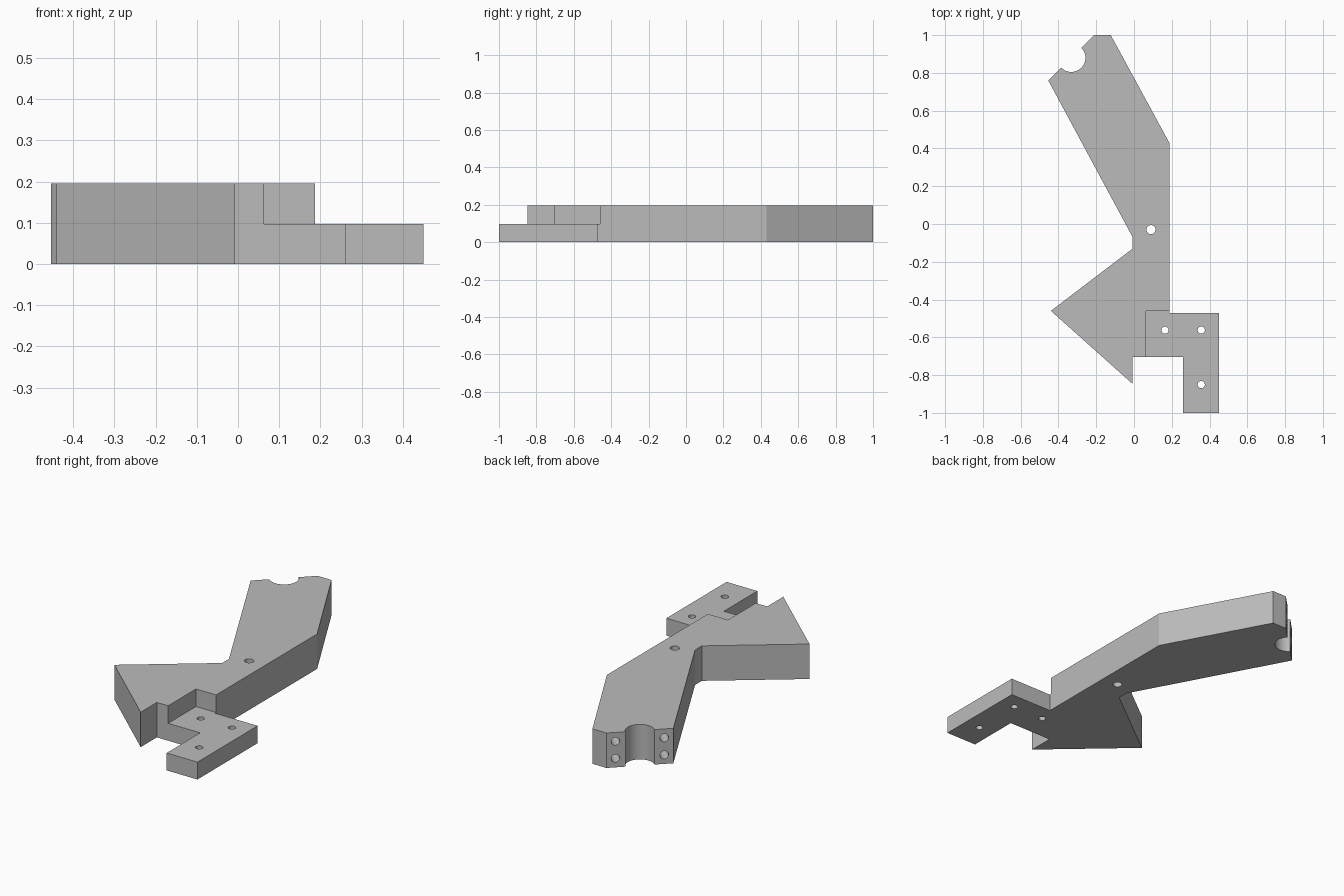
import bpy, bmesh, math
from mathutils import Vector

cube = bpy.data.objects.get("Cube")
if cube:
    bpy.data.objects.remove(cube, do_unlink=True)

THICK, STEP = 0.195, 0.097

grey = bpy.data.materials.new("plain grey")
grey.use_nodes = True
colour = (0.5, 0.5, 0.5, 1)
grey.diffuse_color = colour
grey.node_tree.nodes["Principled BSDF"].inputs["Base Color"].default_value = colour


def finish(bm, name):
    bmesh.ops.recalc_face_normals(bm, faces=bm.faces)
    mesh = bpy.data.meshes.new(name)
    bm.to_mesh(mesh)
    bm.free()
    mesh.materials.append(grey)
    obj = bpy.data.objects.new(name, mesh)
    bpy.context.collection.objects.link(obj)
    return obj


def prism(name, outline, bottom, top):
    bm = bmesh.new()
    face = bm.faces.new([bm.verts.new((x, y, bottom)) for x, y in outline])
    side = bmesh.ops.extrude_face_region(bm, geom=[face])["geom"]
    bmesh.ops.translate(bm, vec=(0, 0, top - bottom),
                        verts=[v for v in side if isinstance(v, bmesh.types.BMVert)])
    return finish(bm, name)


def rod(name, centre, radius, length, axis=(0, 0, 1)):
    bm = bmesh.new()
    bmesh.ops.create_cone(bm, cap_ends=True, segments=40, radius1=radius,
                          radius2=radius, depth=length)
    obj = finish(bm, name)
    obj.matrix_world = Vector(axis).to_track_quat("Z", "Y").to_matrix().to_4x4()
    obj.location = centre
    return obj


# Bracket: angled arm, triangular fin and L-shaped mounting foot
bracket = prism("bracket_body", [
    (-0.21, 1), (-0.123, 1), (0.187, 0.43), (0.187, -0.47), (0.45, -0.47),
    (0.45, -1), (0.26, -1), (0.26, -0.705), (-0.007, -0.705), (-0.007, -0.847),
    (-0.44, -0.46), (-0.007, -0.13), (-0.007, -0.07), (-0.454, 0.76)], 0, THICK)

# Step that thins the mounting foot
cutters = [prism("foot_step_cutter", [(0.063, -0.46), (0.6, -0.46),
                                      (0.6, -1.2), (0.063, -1.2)], STEP, 0.4)]

# Round notch in the slanted arm end
end = Vector((-0.332, 0.88, 0))
cutters.append(rod("notch_cutter", end + Vector((0, 0, 0.1)), 0.075, 1))

# Vertical bolt holes
for x, y, r in [(0.09, -0.03, 0.024), (0.164, -0.562, 0.019),
                (0.356, -0.562, 0.019), (0.356, -0.85, 0.019)]:
    cutters.append(rod("bolt_hole_cutter", (x, y, 0.1), r, 1))

# Two pairs of screw holes sunk into the slanted end
along = Vector((1, 1, 0)).normalized()
outward = Vector((-1, 1, 0)).normalized()
for side in (-1, 1):
    for z in (0.05, 0.145):
        centre = end + along * side * 0.125 + Vector((0, 0, z))
        cutters.append(rod("screw_hole_cutter", centre, 0.022, 0.4, outward))

# Cut everything, then drop the cutters
bpy.ops.object.select_all(action="DESELECT")
bpy.context.view_layer.objects.active = bracket
bracket.select_set(True)
for cutter in cutters:
    cutter.hide_render = True
    mod = bracket.modifiers.new(cutter.name, "BOOLEAN")
    mod.operation = "DIFFERENCE"
    mod.solver = "EXACT"
    mod.object = cutter
    bpy.ops.object.modifier_apply(modifier=mod.name)
for cutter in cutters:
    bpy.data.objects.remove(cutter, do_unlink=True)
bpy.ops.object.shade_smooth_by_angle(angle=math.radians(20))
